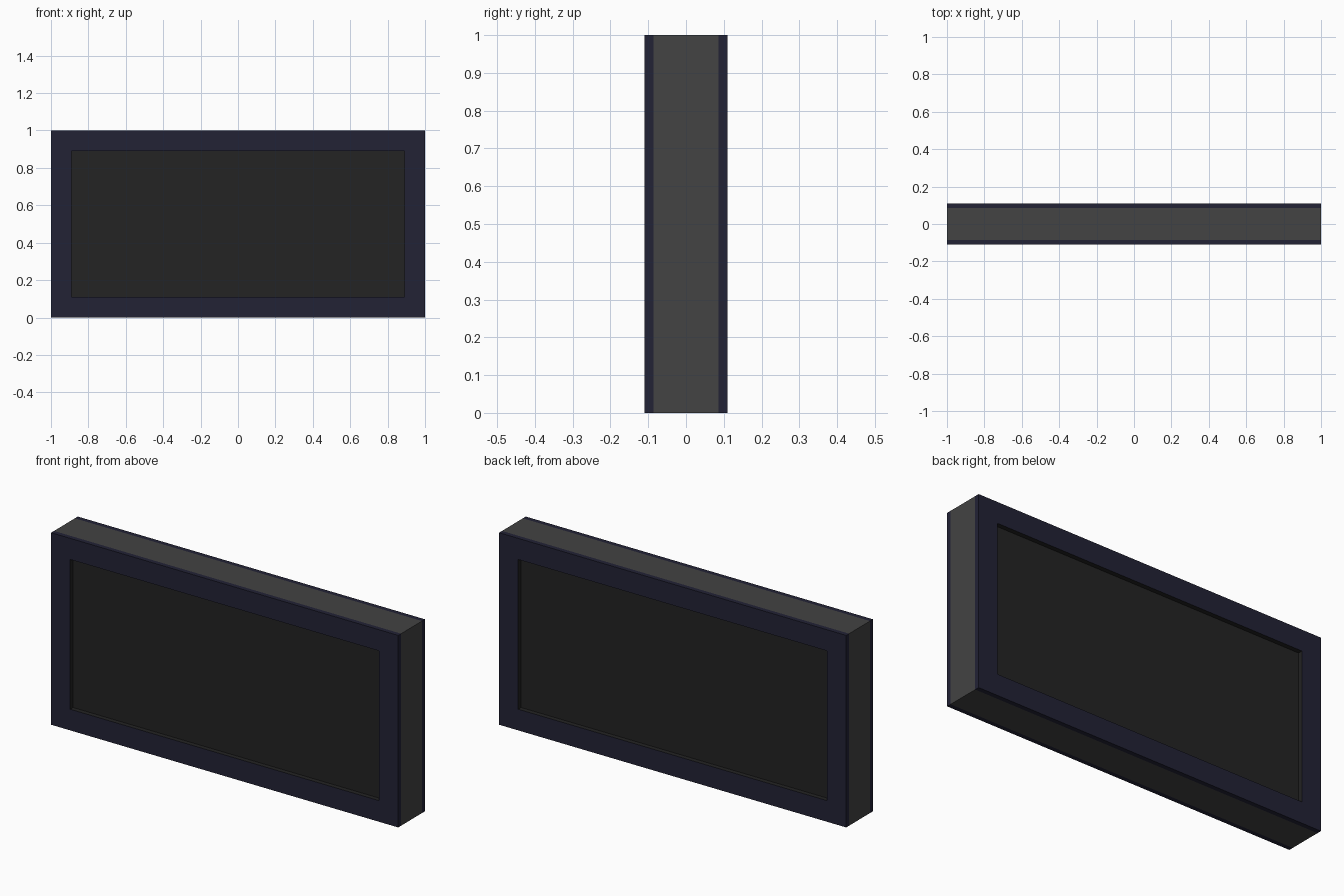
import bpy, bmesh

if "Cube" in bpy.data.objects:
    bpy.data.objects.remove(bpy.data.objects["Cube"])

W, H = 1.0, 1.0          # half width, full height
CORE, FACE = 0.086, 0.11  # half depth of core, of whole sign
BORDER = 0.11


def material(name, rgb):
    m = bpy.data.materials.new(name)
    m.diffuse_color = (*rgb, 1)
    m.use_nodes = True
    m.node_tree.nodes["Principled BSDF"].inputs["Base Color"].default_value = m.diffuse_color
    return m


grey = material("side grey", (0.056, 0.056, 0.056))
dark = material("panel black", (0.0168, 0.0168, 0.0168))
navy = material("frame navy", (0.0158, 0.0158, 0.036))


def finish(name, bm, mats):
    me = bpy.data.meshes.new(name)
    bmesh.ops.recalc_face_normals(bm, faces=bm.faces)
    bm.to_mesh(me)
    bm.free()
    for m in mats:
        me.materials.append(m)
    ob = bpy.data.objects.new(name, me)
    bpy.context.collection.objects.link(ob)
    return ob


# Core: grey edges, black recessed panels front and back
bm = bmesh.new()
bmesh.ops.create_cube(bm, size=1)
for v in bm.verts:
    v.co = (v.co.x * 2 * W, v.co.y * 2 * CORE, (v.co.z + 0.5) * H)
for f in bm.faces:
    f.material_index = 1 if abs(f.normal.y) > 0.5 else 0
finish("core_panel", bm, [grey, dark])


# Raised border frame, one per side
def frame(name, side):
    def loop(inset, y):
        return [bm.verts.new((x, side * y, z)) for x, z in (
            (-W + inset, inset), (W - inset, inset),
            (W - inset, H - inset), (-W + inset, H - inset))]
    bm = bmesh.new()
    rings = [loop(0, CORE), loop(0, FACE), loop(BORDER, FACE), loop(BORDER, CORE)]
    for r in range(4):
        a, b = rings[r], rings[(r + 1) % 4]
        for i in range(4):
            j = (i + 1) % 4
            f = bm.faces.new((a[i], a[j], b[j], b[i]))
            f.material_index = 1 if r == 2 else 0   # recess walls match panel
    finish(name, bm, [navy, dark])


frame("front_frame", -1)
frame("back_frame", 1)
